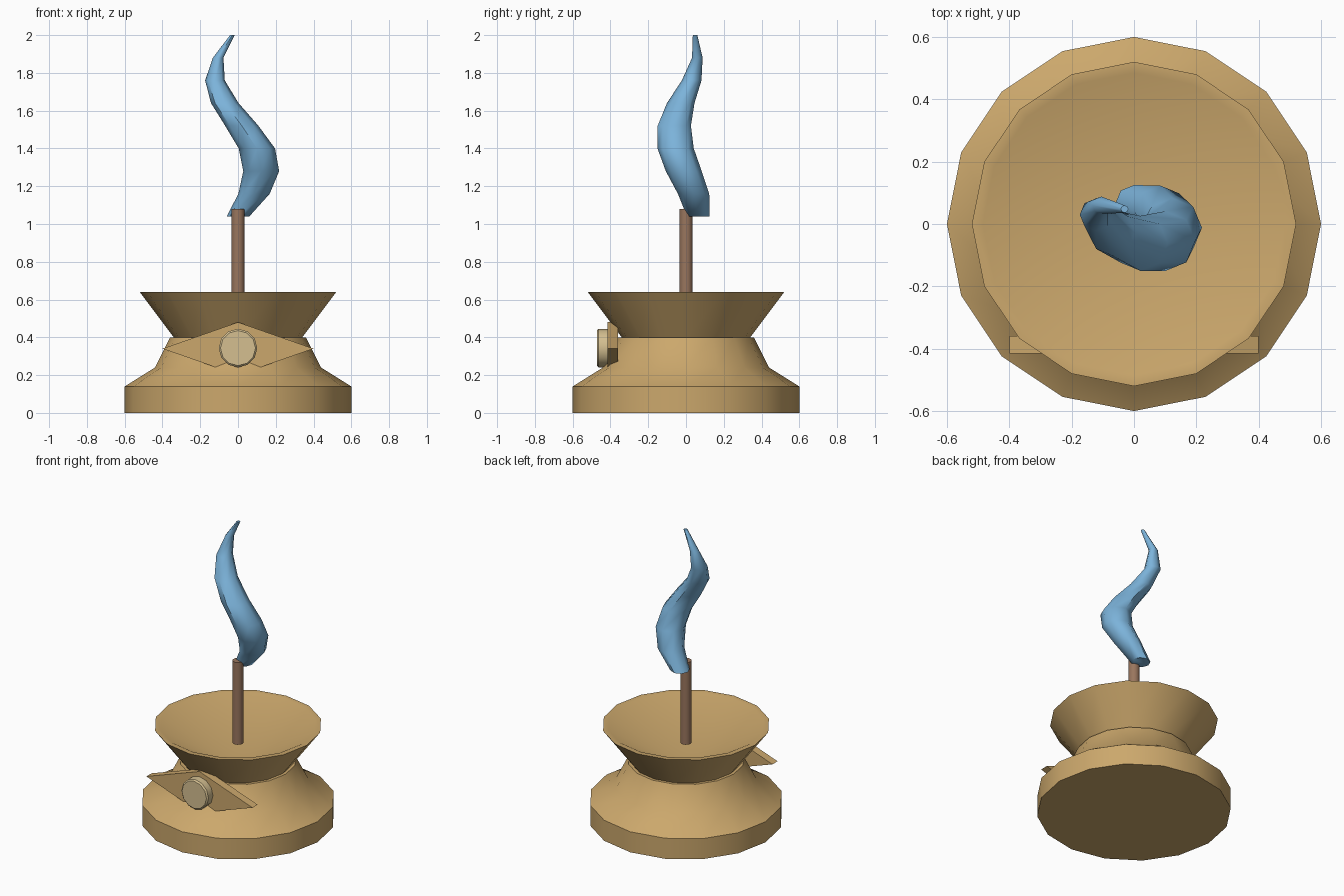
import bpy, bmesh, math
from mathutils import Matrix

cube = bpy.data.objects.get("Cube")
if cube:
    bpy.data.objects.remove(cube, do_unlink=True)


def material(name, rgb):
    m = bpy.data.materials.new(name)
    m.use_nodes = True
    m.diffuse_color = (*rgb, 1)
    m.node_tree.nodes["Principled BSDF"].inputs["Base Color"].default_value = (*rgb, 1)
    return m


brass = material("brass", (0.60, 0.39, 0.15))
pale_brass = material("pale brass", (0.66, 0.52, 0.28))
brown = material("brown", (0.32, 0.18, 0.11))
blue = material("flame blue", (0.20, 0.45, 0.70))


def finish(name, bm, mat, angle=None):
    bmesh.ops.recalc_face_normals(bm, faces=bm.faces)
    mesh = bpy.data.meshes.new(name)
    bm.to_mesh(mesh)
    bm.free()
    mesh.materials.append(mat)
    obj = bpy.data.objects.new(name, mesh)
    bpy.context.collection.objects.link(obj)
    if angle:
        bpy.ops.object.select_all(action="DESELECT")
        obj.select_set(True)
        bpy.context.view_layer.objects.active = obj
        bpy.ops.object.shade_smooth_by_angle(angle=math.radians(angle))
    return obj


def loft(name, rings, sides, mat, angle, apex=None):
    """Skin horizontal rings given as (x, y, z, radius); end in a cap or an apex."""
    bm = bmesh.new()
    loops = []
    for x, y, z, r in rings:
        turns = [math.tau * i / sides for i in range(sides)]
        loops.append([bm.verts.new((x + r * math.cos(t), y + r * math.sin(t), z)) for t in turns])
    for a, b in zip(loops, loops[1:]):
        for i in range(sides):
            j = (i + 1) % sides
            bm.faces.new((a[i], a[j], b[j], b[i]))
    bm.faces.new(loops[0][::-1])
    if apex is None:
        bm.faces.new(loops[-1])
    else:
        tip = bm.verts.new((0, 0, apex))
        for i in range(sides):
            bm.faces.new((loops[-1][i], loops[-1][(i + 1) % sides], tip))
    return finish(name, bm, mat, angle)


# Stepped foot, neck and flared bowl with a conical hollow
profile = [(0.6, 0), (0.6, 0.14), (0.44, 0.24), (0.36, 0.4),
           (0.34, 0.4), (0.52, 0.64), (0.485, 0.64)]
loft("bowl_and_foot", [(0, 0, z, r) for r, z in profile], 16, brass, 38, apex=0.37)

# Wick
loft("wick", [(0, 0, 0.52, 0.035), (0, 0, 1.08, 0.035)], 12, brown, 40)

# Twisting flame: centre x, centre y, radius at evenly spaced heights
flame = [(0.0, 0.065, 0.06), (0.085, 0.04, 0.083), (0.123, -0.012, 0.095),
         (0.1, -0.055, 0.096), (0.02, -0.062, 0.088), (-0.07, -0.028, 0.073),
         (-0.122, 0.03, 0.052), (-0.105, 0.06, 0.028), (-0.03, 0.048, 0.012)]
loft("flame", [(x, y, 1.04 + 0.12 * i, r) for i, (x, y, r) in enumerate(flame)], 8, blue, 50)

# Pointed plate on the front
bm = bmesh.new()
half = [(0.4, 0.34), (0.12, 0.242)]
outline = [(0, 0.48)] + half + [(0, 0.29)] + [(-x, z) for x, z in reversed(half)]
face = bm.faces.new([bm.verts.new((x, -0.415, z)) for x, z in outline])
new = bmesh.ops.extrude_face_region(bm, geom=[face])["geom"]
bmesh.ops.translate(bm, vec=(0, 0.055, 0), verts=[v for v in new if isinstance(v, bmesh.types.BMVert)])
finish("front_plate", bm, brass)

# Round boss with a softened front edge
bm = bmesh.new()
bmesh.ops.create_cone(bm, cap_ends=True, segments=12, radius1=0.102, radius2=0.102, depth=0.07,
                      matrix=Matrix.Translation((0, -0.437, 0.343)) @ Matrix.Rotation(math.pi / 2, 4, "X"))
rim = [e for e in bm.edges if all(v.co.y < -0.46 for v in e.verts)]
bmesh.ops.bevel(bm, geom=rim, offset=0.009, segments=1, affect="EDGES")
finish("front_boss", bm, pale_brass, 40)
